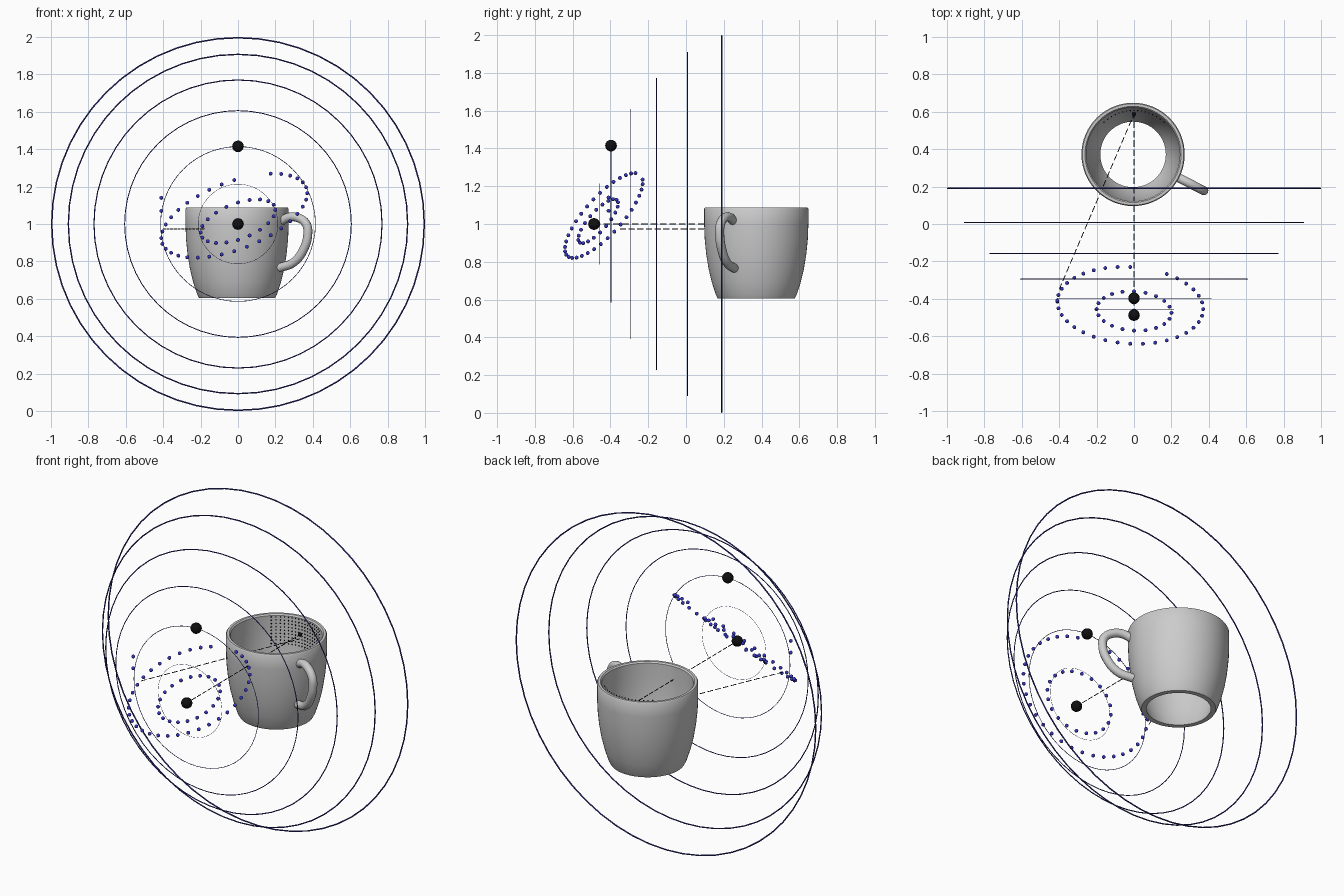
import bpy, bmesh, math
from mathutils import Vector, Matrix

if "Cube" in bpy.data.objects:
    bpy.data.objects.remove(bpy.data.objects["Cube"])


def material(name, rgb):
    m = bpy.data.materials.new(name)
    m.diffuse_color = (*rgb, 1)
    m.use_nodes = True
    m.node_tree.nodes["Principled BSDF"].inputs["Base Color"].default_value = m.diffuse_color
    return m


NAVY = material("navy", (0.03, 0.03, 0.28))
BLUE = material("blue", (0.04, 0.04, 0.6))
BLACK = material("black", (0.005, 0.005, 0.005))


def finish(bm, name, mat=None, angle=40):
    me = bpy.data.meshes.new(name)
    bm.to_mesh(me)
    bm.free()
    ob = bpy.data.objects.new(name, me)
    bpy.context.collection.objects.link(ob)
    if mat:
        me.materials.append(mat)
    bpy.ops.object.select_all(action='DESELECT')
    ob.select_set(True)
    bpy.context.view_layer.objects.active = ob
    bpy.ops.object.shade_smooth_by_angle(angle=math.radians(angle))
    return ob


def balls(name, points, radius, mat, detail=2):
    bm = bmesh.new()
    for p in points:
        bmesh.ops.create_icosphere(bm, subdivisions=detail, radius=radius,
                                   matrix=Matrix.Translation(p))
    return finish(bm, name, mat)


def dashed_line(name, a, b, dash, gap, radius):
    a, b = Vector(a), Vector(b)
    d = (b - a).normalized()
    rot = d.to_track_quat('Z', 'Y').to_matrix().to_4x4()
    length, s = (b - a).length, 0.0
    bm = bmesh.new()
    while s < length:
        n = min(dash, length - s)
        bmesh.ops.create_cone(bm, cap_ends=True, segments=8, radius1=radius, radius2=radius,
                              depth=n, matrix=Matrix.Translation(a + d * (s + n / 2)) @ rot)
        s += dash + gap
    return finish(bm, name, BLACK)


# mug: lathed wall, open at top and bottom
CX, CY = -0.005, 0.372
profile = [(0.175, 0.605), (0.203, 0.605), (0.214, 0.625), (0.235, 0.69), (0.252, 0.76),
           (0.265, 0.84), (0.273, 0.92), (0.276, 1.0), (0.276, 1.08), (0.271, 1.088),
           (0.257, 1.088), (0.25, 1.08), (0.25, 1.0), (0.247, 0.92), (0.239, 0.84),
           (0.226, 0.76), (0.209, 0.69), (0.187, 0.63)]
bm = bmesh.new()
SEG = 64
rings = []
for i in range(SEG):
    a = 2 * math.pi * i / SEG
    rings.append([bm.verts.new((CX + r * math.cos(a), CY + r * math.sin(a), z)) for r, z in profile])
for i in range(SEG):
    p, q = rings[i], rings[(i + 1) % SEG]
    for j in range(len(profile)):
        k = (j + 1) % len(profile)
        bm.faces.new((p[j], q[j], q[k], p[k]))
bmesh.ops.recalc_face_normals(bm, faces=bm.faces)
finish(bm, "mug_body")

# mug handle: swept round tube, turned a little to the front
path = [(0.262, 1.015), (0.315, 1.037), (0.37, 1.032), (0.415, 1.0), (0.425, 0.95),
        (0.4, 0.865), (0.34, 0.795), (0.252, 0.765)]
cu = bpy.data.curves.new("handle", 'CURVE')
cu.dimensions = '3D'
cu.bevel_depth = 0.024
cu.bevel_resolution = 4
cu.resolution_u = 6
cu.use_fill_caps = True
sp = cu.splines.new('BEZIER')
sp.bezier_points.add(len(path) - 1)
for bp, (s, z) in zip(sp.bezier_points, path):
    bp.co = (CX + 0.89 * s, CY - 0.456 * s, z)
    bp.handle_left_type = bp.handle_right_type = 'AUTO'
bpy.context.collection.objects.link(bpy.data.objects.new("mug_handle", cu))

# latitude rings on a sphere around the focus point
FOCUS, R = Vector((0, 0.588, 1.0)), 1.072
RINGS = [(-0.456, 0.213), (-0.397, 0.414), (-0.295, 0.606), (-0.157, 0.77), (0.008, 0.907), (0.19, 0.996)]
for n, (y, r) in enumerate(RINGS, 1):
    bpy.ops.mesh.primitive_torus_add(
        major_radius=r, minor_radius=0.004 * r, major_segments=56, minor_segments=8,
        location=(0, y, 1.0), rotation=(math.pi / 2, 0, 0))
    ring = bpy.context.object
    ring.name = f"latitude_ring_{n}"
    ring.data.materials.append(NAVY)
    bpy.ops.object.shade_smooth()


# dotted loops lying in a tilted plane
def loop(c, a, b, count, skip=()):
    c, a, b = Vector(c), Vector(a), Vector(b)
    return [c + a * math.cos(t) + b * math.sin(t)
            for t in (2 * math.pi * i / count for i in range(count) if i not in skip)]


outer = loop((-0.02, -0.435, 1.045), (0.39, -0.02, 0.12), (0, 0.205, 0.19), 36, skip=(7, 8))
outer += [Vector((-0.41, -0.41, z)) for z in (1.14, 1.07)]
balls("outer_dotted_loop", outer, 0.0105, BLUE)
inner = loop((0, -0.465, 1.015), (0.2, -0.01, 0.06), (0, 0.105, 0.10), 20)
balls("inner_dotted_loop", inner, 0.0105, BLUE)

# large markers and the focus point
balls("pole_marker", [Vector((0, -0.487, 1.0))], 0.031, BLACK, 3)
balls("upper_marker", [Vector((0, -0.397, 1.415))], 0.031, BLACK, 3)
balls("focus_point", [FOCUS], 0.012, BLACK)

# dot grid along the inside back wall
grid = []
for i in range(-8, 9):
    x = 0.02 * i
    y = CY + math.sqrt(0.235 ** 2 - x * x)
    grid += [Vector((x, y, 0.92 + 0.02 * j)) for j in range(9)]
balls("wall_dot_grid", grid, 0.004, BLACK, 1)

# dashed sight lines
dashed_line("axis_line", (0, -0.487, 1.0), FOCUS, 0.035, 0.015, 0.0022)
dashed_line("side_line", (-0.4, -0.35, 0.973), (0, 0.588, 0.975), 0.035, 0.015, 0.0022)
